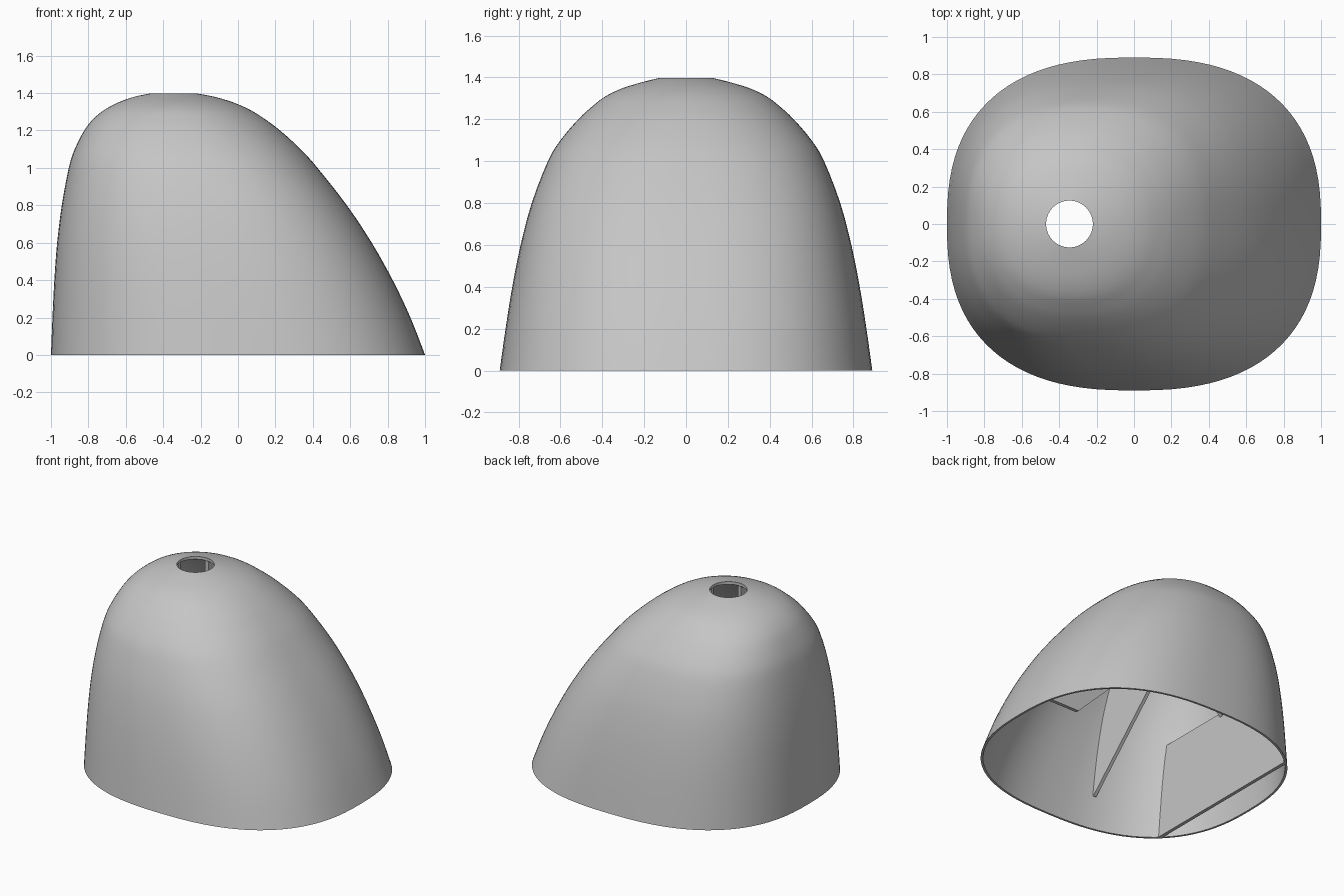
import bpy, bmesh, math
from mathutils import Vector

cube = bpy.data.objects.get("Cube")
if cube:
    bpy.data.objects.remove(cube, do_unlink=True)

gray = bpy.data.materials.new("plain_gray")
gray.use_nodes = True
COLOR = (0.56, 0.56, 0.56, 1)
gray.diffuse_color = COLOR
gray.node_tree.nodes["Principled BSDF"].inputs["Base Color"].default_value = COLOR

SEGMENTS = 96
WALL = 0.015
HOLE_X, HOLE_RADIUS = -0.345, 0.125
# Shell profile: height, right edge, left edge, half depth
KEYS = [Vector(k) for k in (
    (0, -1, 1, .89), (.2, -.992, .922, .862), (.4, -.982, .827, .83),
    (.6, -.967, .715, .79), (.8, -.942, .582, .737), (1, -.905, .425, .66),
    (1.1, -.873, .335, .6), (1.2, -.822, .225, .515), (1.26, -.775, .145, .45),
    (1.31, -.715, .065, .385), (1.35, -.64, -.025, .3), (1.38, -.555, -.125, .2),
    (1.398, -.47, -.22, .125),
)]


def smooth_rows(keys, steps):
    """Pass a smooth curve through the key rows."""
    rows = []
    for i in range(len(keys) - 1):
        p1, p2 = keys[i], keys[i + 1]
        m1 = (p2 - keys[max(i - 1, 0)]) / 2
        m2 = (keys[min(i + 2, len(keys) - 1)] - p1) / 2
        for k in range(steps):
            t = k / steps
            rows.append(p1 + m1 * t + (3 * (p2 - p1) - 2 * m1 - m2) * t ** 2
                        + (2 * (p1 - p2) + m1 + m2) * t ** 3)
    return rows + [keys[-1]]


PROFILE = smooth_rows(KEYS, 3)
TOP = PROFILE[-1][0]


def section(z):
    """Centre, half width, half depth and roundness at a height."""
    for low, high in zip(PROFILE, PROFILE[1:]):
        if z <= high[0]:
            break
    x0, x1, depth = low.lerp(high, (z - low[0]) / (high[0] - low[0]))[1:]
    return (x0 + x1) / 2, (x1 - x0) / 2, depth, 2.5 - 0.5 * (z / TOP) ** 6


def ring(bm, z, inset, drop):
    cx, rx, ry, power = section(z)
    verts = []
    for i in range(SEGMENTS):
        a = math.tau * i / SEGMENTS
        c, s = math.cos(a), math.sin(a)
        x = math.copysign(abs(c) ** (2 / power), c) * (rx - inset)
        y = math.copysign(abs(s) ** (2 / power), s) * (ry - inset)
        verts.append(bm.verts.new((cx + x, y, z - drop)))
    return verts


def finish(bm, name):
    bmesh.ops.recalc_face_normals(bm, faces=bm.faces)
    mesh = bpy.data.meshes.new(name)
    bm.to_mesh(mesh)
    bm.free()
    obj = bpy.data.objects.new(name, mesh)
    mesh.materials.append(gray)
    bpy.context.collection.objects.link(obj)
    return obj


# Hollow shell: outside up, through the hole, inside down, around the rim
bm = bmesh.new()
rings = [ring(bm, row[0], 0, 0) for row in PROFILE]
for row in reversed(PROFILE):
    z = row[0]
    inset = 0 if z == TOP else WALL
    rings.append(ring(bm, z, inset, 0.02 * (z / TOP) ** 4))
for a, b in zip(rings, rings[1:] + rings[:1]):
    for i in range(SEGMENTS):
        j = (i + 1) % SEGMENTS
        bm.faces.new((a[i], a[j], b[j], b[i]))
shell = finish(bm, "shell")
bpy.context.view_layer.objects.active = shell
shell.select_set(True)
bpy.ops.object.shade_smooth_by_angle(angle=math.radians(40))
shell.select_set(False)


def reach(start, direction, z):
    """Distance from a start point to the inside of the shell wall."""
    cx, rx, ry, power = section(z)
    low, high = 0, 3
    for _ in range(24):
        mid = (low + high) / 2
        p = start + direction * mid
        if abs((p.x - cx) / (rx - 0.01)) ** power + abs(p.y / (ry - 0.01)) ** power < 1:
            low = mid
        else:
            high = mid
    return low


def plate(name, start, direction, bottom, top, inner_edge):
    """Thin upright plate from an inner edge out to the shell wall."""
    start, d = Vector(start), Vector(direction)
    bm = bmesh.new()
    previous = None
    steps = 60
    for k in range(steps + 1):
        z = bottom + (top - bottom) * k / steps
        outer, inner = reach(start, d, z), inner_edge(start, d, z)
        if inner >= outer:
            continue
        row = [bm.verts.new((*(start + d * r), z)) for r in (inner, outer)]
        if previous:
            bm.faces.new((previous[0], previous[1], row[1], row[0]))
        previous = row
    solid = finish(bm, name).modifiers.new("thickness", "SOLIDIFY")
    solid.thickness = 0.025
    solid.offset = 0


def cone_edge(start, d, z):
    """Sloped lower edge that stops short of the hole."""
    return max(HOLE_RADIUS + 0.005, 1.05 - z)


def far_wall(start, d, z):
    return -reach(start, -d, z)


# Four fins around the hole, and a low panel across the steep side
for name, direction in (("left_fin", (1, 0)), ("right_fin", (-1, 0)),
                        ("front_fin", (0, -1)), ("back_fin", (0, 1))):
    plate(name, (HOLE_X, 0), direction, 0.214, 1.385, cone_edge)
plate("cross_panel", (-0.77, 0), (0, 1), 0, 0.667, far_wall)
